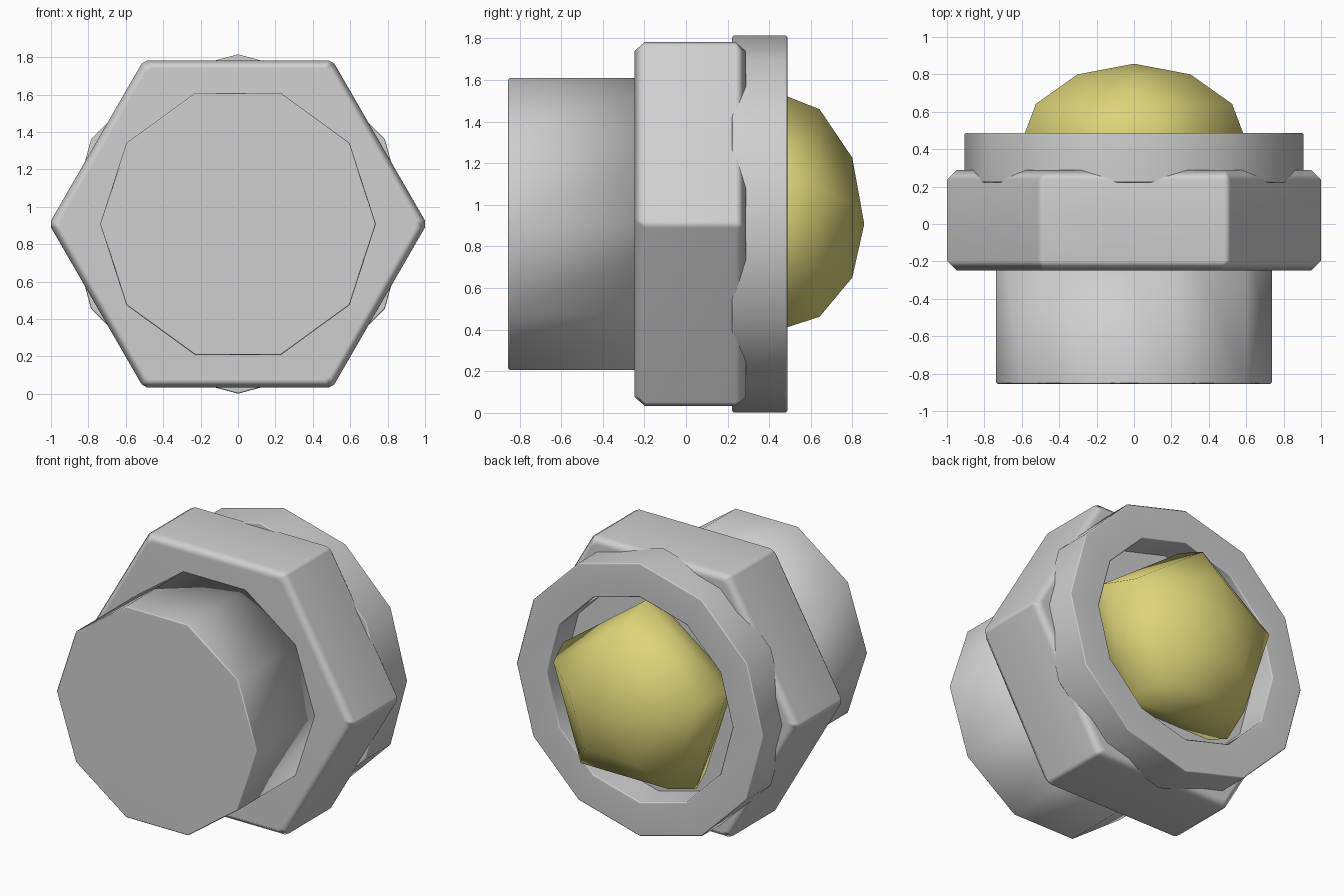
import bpy, bmesh, math
from mathutils import Matrix

if "Cube" in bpy.data.objects:
    bpy.data.objects.remove(bpy.data.objects["Cube"])

CZ = 0.908  # height of the shared axis, which runs along y


def material(name, rgb):
    m = bpy.data.materials.new(name)
    m.diffuse_color = (*rgb, 1)
    m.use_nodes = True
    m.node_tree.nodes["Principled BSDF"].inputs["Base Color"].default_value = m.diffuse_color
    return m


grey = material("steel grey", (0.63, 0.63, 0.63))
yellow = material("lens yellow", (0.72, 0.66, 0.19))


def finish(name, bm, mat):
    """Turn a bmesh into a smooth object with area weighted normals."""
    bmesh.ops.recalc_face_normals(bm, faces=bm.faces[:])
    for f in bm.faces:
        f.smooth = True
    me = bpy.data.meshes.new(name)
    bm.to_mesh(me)
    bm.free()
    me.materials.append(mat)
    ob = bpy.data.objects.new(name, me)
    ob.location.z = CZ
    bpy.context.collection.objects.link(ob)
    return ob


def spin_profile(name, profile, sides, mat, closed=False, corner=0):
    """Prism from (radius, y) points, first vertex on +x; optional corner chamfer."""
    bm = bmesh.new()
    loops = []
    for r, y in profile:
        loops.append([bm.verts.new((r * math.cos(a), y, r * math.sin(a)))
                      for a in (2 * math.pi * i / sides for i in range(sides))])
    pairs = list(zip(loops, loops[1:]))
    if closed:
        pairs.append((loops[-1], loops[0]))
    else:
        bm.faces.new(loops[0])
        bm.faces.new(loops[-1])
    for a, b in pairs:
        for i in range(sides):
            j = (i + 1) % sides
            bm.faces.new((a[i], a[j], b[j], b[i]))
    if corner:
        ring_of = {v: k for k, l in enumerate(loops) for v in l}
        edges = [e for e in bm.edges if ring_of[e.verts[0]] != ring_of[e.verts[1]]]
        bmesh.ops.bevel(bm, geom=edges, offset=corner, segments=1,
                        affect='EDGES', clamp_overlap=True)
    ob = finish(name, bm, mat)
    mod = ob.modifiers.new("weighted normals", 'WEIGHTED_NORMAL')
    mod.weight = 50
    return ob


# ten-sided stem at the front
b = 0.008
spin_profile("stem", [(0.737 - b, -0.855), (0.737, -0.855 + b), (0.737, 0.1)], 10, grey)

# hexagonal body with chamfered ends
c = 0.05
spin_profile("hex_body", [(1.01 - c, -0.248), (1.01, -0.248 + c),
                          (1.01, 0.288 - c), (1.01 - c, 0.288)], 6, grey, corner=0.02)

# twelve-sided collar at the back
R, r, y0, y1 = 0.907, 0.68, 0.222, 0.487
spin_profile("collar", [(R - b, y0), (R, y0 + b), (R, y1 - b), (R - b, y1),
                        (r + b, y1), (r, y1 - b), (r, y0 + b), (r + b, y0)],
             12, grey, closed=True)

# five-sided flattened dome set in the collar
bm = bmesh.new()
bmesh.ops.create_uvsphere(bm, u_segments=5, v_segments=6, radius=1)
bm.transform(Matrix.Translation((0, 0.427, 0)) @ Matrix.Diagonal((0.637, 0.43, 0.637, 1))
             @ Matrix.Rotation(-math.pi / 2, 4, 'X'))
if max(v.co.x for v in bm.verts) < 0.63:  # put a vertex on +x
    bm.transform(Matrix.Rotation(math.pi, 4, 'Y'))
finish("dome", bm, yellow)
